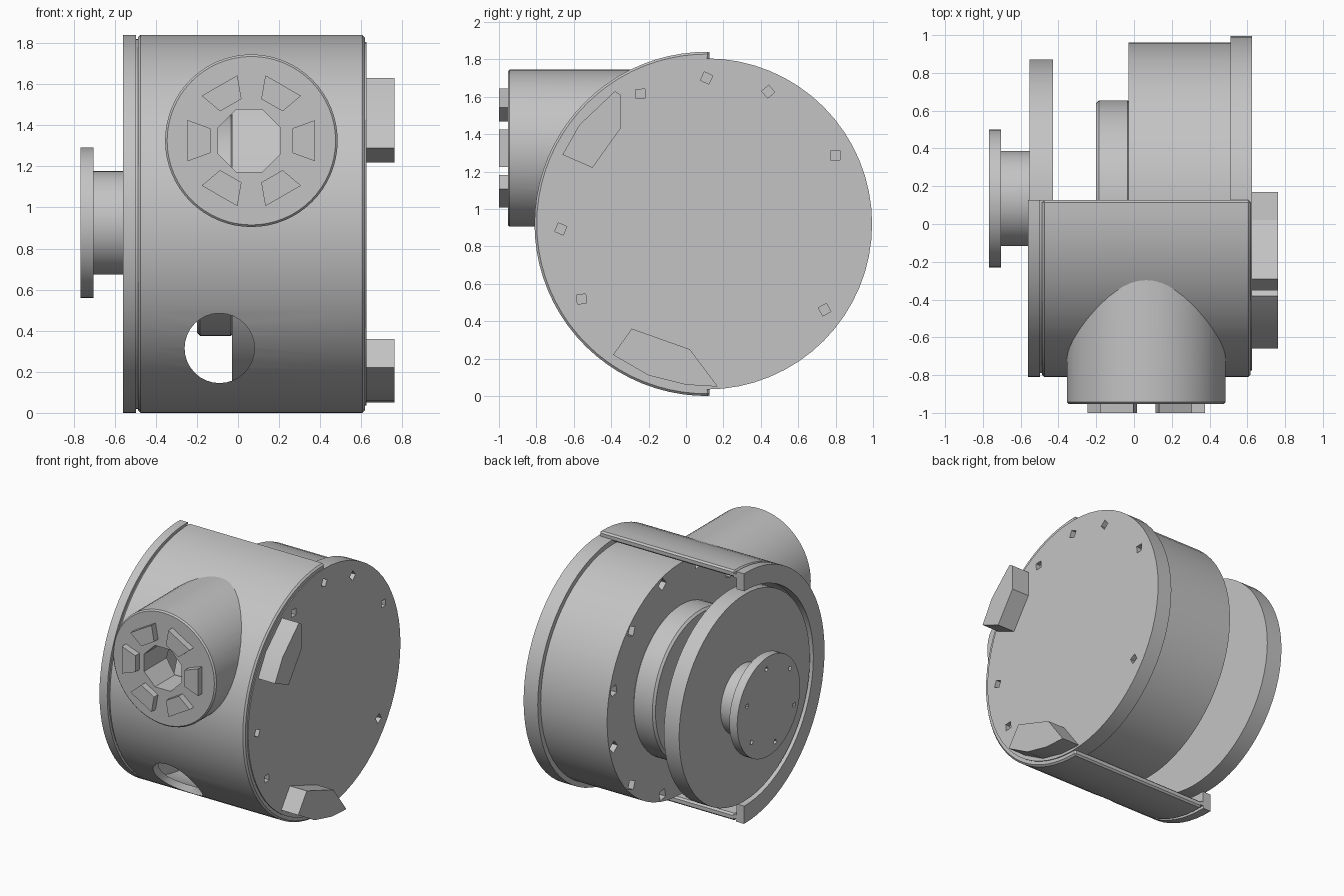
import bpy, bmesh
from math import sin, cos, pi, radians

if "Cube" in bpy.data.objects:
    bpy.data.objects.remove(bpy.data.objects["Cube"])

CY, CZ = 0.11, 0.92      # drum axis
NX, NZ = 0.065, 1.325    # nozzle axis

grey = bpy.data.materials.new("machined_grey")
grey.use_nodes = True
colour = (0.55, 0.55, 0.55, 1)
grey.diffuse_color = colour
grey.node_tree.nodes["Principled BSDF"].inputs["Base Color"].default_value = colour


def circle(a, b, r, n=64, start=0.0):
    return [(a + r * cos(start + 2 * pi * i / n), b + r * sin(start + 2 * pi * i / n))
            for i in range(n)]


def half_ring(ro, ri, n=40):
    angles = [radians(89 + 182 * i / n) for i in range(n + 1)]
    outer = [(CY + ro * cos(t), CZ + ro * sin(t)) for t in angles]
    inner = [(CY + ri * cos(t), CZ + ri * sin(t)) for t in reversed(angles)]
    return outer + inner


def prism(name, profiles, t0, t1, axis="x"):
    """Extrude one or more closed profiles along x (y,z points) or y (x,z points)."""
    bm = bmesh.new()
    for pts in profiles:
        def ring(t):
            return [bm.verts.new((t, a, b) if axis == "x" else (a, t, b)) for a, b in pts]
        r0, r1 = ring(t0), ring(t1)
        bm.faces.new(r0)
        bm.faces.new(r1)
        for i in range(len(pts)):
            j = (i + 1) % len(pts)
            bm.faces.new((r0[i], r0[j], r1[j], r1[i]))
    bmesh.ops.recalc_face_normals(bm, faces=bm.faces)
    mesh = bpy.data.meshes.new(name)
    bm.to_mesh(mesh)
    bm.free()
    mesh.materials.append(grey)
    obj = bpy.data.objects.new(name, mesh)
    bpy.context.collection.objects.link(obj)
    return obj


def select(obj):
    bpy.ops.object.select_all(action="DESELECT")
    bpy.context.view_layer.objects.active = obj
    obj.select_set(True)


def cut(obj, *cutters):
    for c in cutters:
        mod = obj.modifiers.new("cut", "BOOLEAN")
        mod.operation, mod.solver, mod.object = "DIFFERENCE", "EXACT", c
        select(obj)
        bpy.ops.object.modifier_apply(modifier=mod.name)
        bpy.data.objects.remove(c)


def bevel(obj, width):
    mod = obj.modifiers.new("bevel", "BEVEL")
    mod.width, mod.segments, mod.limit_method = width, 1, "ANGLE"
    mod.angle_limit = radians(50)
    select(obj)
    bpy.ops.object.modifier_apply(modifier=mod.name)


def pits(radius, size, angles, t0, t1):
    return prism("pit_cutter", [circle(CY + radius * cos(radians(a)), CZ + radius * sin(radians(a)),
                                       size, 4, radians(a + 20)) for a in angles], t0, t1)


def bore(name="bore_cutter"):
    return prism(name, [circle(NX - 0.01, NZ, 0.165, 8, pi / 8)], -1.1, -0.45, "y")


parts = []

# Half shell around the front, with its sight hole and nozzle opening
shell = prism("front_shell", [half_ring(0.92, 0.87)], -0.487, 0.618)
bevel(shell, 0.012)
cut(shell, prism("hole_cutter", [circle(-0.09, 0.315, 0.17, 32)], -1.0, 0.0, "y"), bore())
neck = prism("shell_groove", [half_ring(0.9, 0.872)], -0.51, -0.475)
flange = prism("shell_flange", [half_ring(0.92, 0.79)], -0.56, -0.497)
parts += [shell, neck, flange]

# Right end plate and drum behind it
plate = prism("end_plate", [circle(CY, CZ, 0.885)], 0.51, 0.625)
cut(plate, pits(0.78, 0.035, (65, 90, 117, 28, 324, 182, 211), 0.59, 0.7))
drum = prism("drum", [circle(CY, CZ, 0.85)], -0.03, 0.52)
cut(drum, pits(0.8, 0.045, range(15, 375, 30), -0.1, 0.03))
parts += [plate, drum]

# Inner disc against the drum
inner = prism("inner_disc", [circle(CY, CZ, 0.545)], -0.2, -0.02)
bevel(inner, 0.015)
parts.append(inner)

# Left disc with its hub and cap
parts.append(prism("left_disc", [circle(CY, CZ, 0.76)], -0.553, -0.43))
parts.append(prism("hub", [circle(CY + 0.025, CZ + 0.005, 0.252, 48)], -0.71, -0.54))
cap = prism("hub_cap", [circle(CY + 0.025, CZ + 0.005, 0.366, 48)], -0.767, -0.703)
cut(cap, pits(0.29, 0.02, range(20, 380, 60), -0.8, -0.745))
parts.append(cap)

# Nozzle, trimmed to the shell and bored through
nozzle = prism("nozzle", [circle(NX, NZ, 0.42)], -0.953, -0.2, "y")
bevel(nozzle, 0.01)
cut(nozzle, prism("inside_cutter", [circle(CY, CZ, 0.885)], -0.6, 0.617), bore())
parts.append(nozzle)

# Six raised lugs around the bore
lugs = []
for i in range(6):
    c, s = cos(i * pi / 3), sin(i * pi / 3)
    lugs.append([(NX + u * c - v * s, NZ + u * s + v * c)
                 for u, v in ((0.2, -0.06), (0.31, -0.1), (0.31, 0.1), (0.2, 0.06))])
parts.append(prism("nozzle_lugs", lugs, -1.0, -0.94, "y"))

# Two feet on the right end plate
parts.append(prism("upper_foot", [[(-0.38, 1.63), (-0.35, 1.61), (-0.35, 1.43),
                                   (-0.5, 1.22), (-0.66, 1.29), (-0.57, 1.45)]], 0.6, 0.763))
parts.append(prism("lower_foot", [[(-0.29, 0.36), (0.02, 0.25), (0.17, 0.05),
                                   (0.0, 0.06), (-0.2, 0.11), (-0.39, 0.22)]], 0.6, 0.763))

# Smooth round walls, crisp edges
for obj in parts:
    select(obj)
    bpy.ops.object.shade_smooth_by_angle(angle=radians(30))
